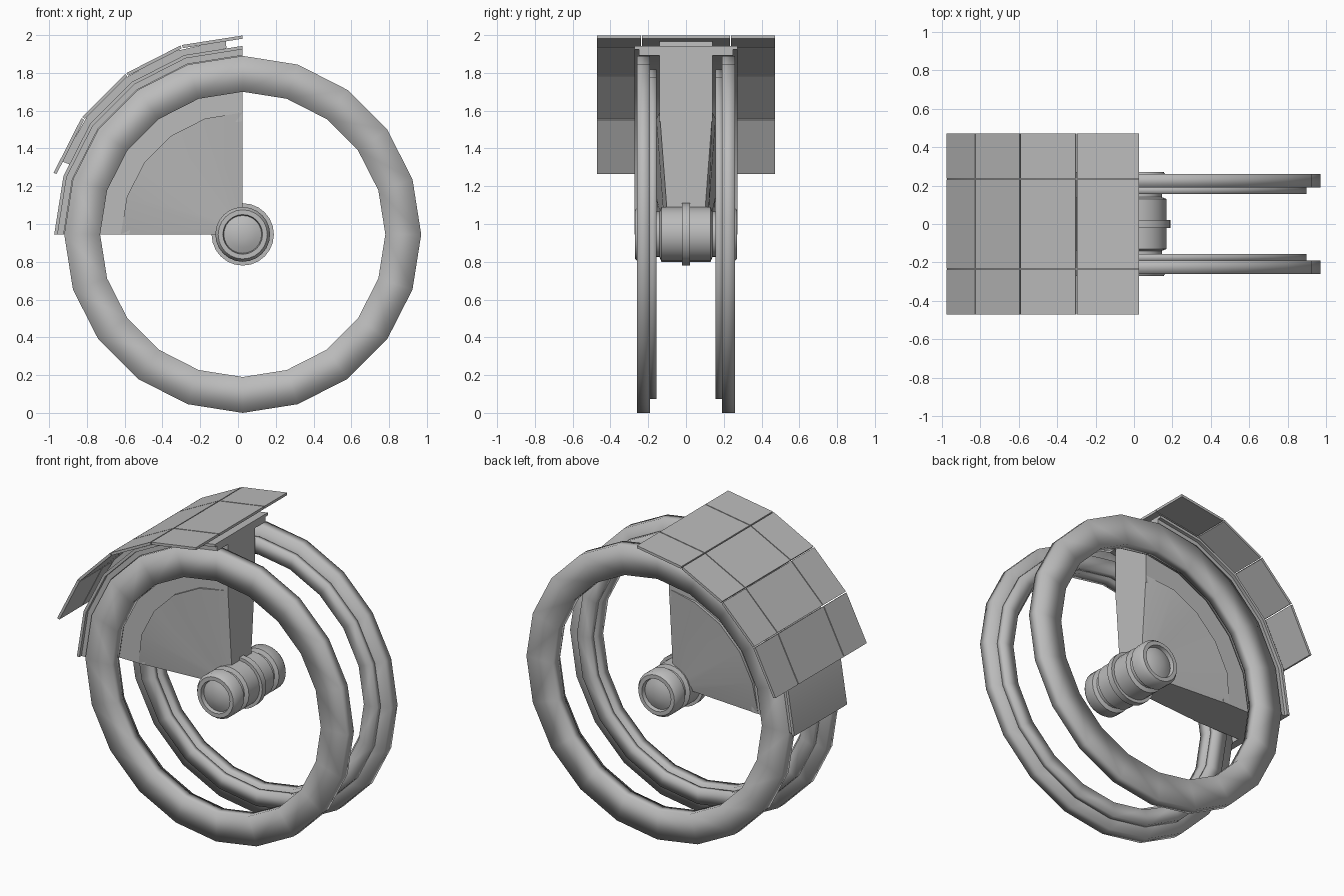
import bpy, bmesh, math

if "Cube" in bpy.data.objects:
    bpy.data.objects.remove(bpy.data.objects["Cube"])

AX, AZ = 0.025, 0.945          # axle position; axle runs along y
STEP = math.radians(18)

grey = bpy.data.materials.new("plain_grey")
grey.diffuse_color = (0.5, 0.5, 0.5, 1)
grey.use_nodes = True
grey.node_tree.nodes["Principled BSDF"].inputs["Base Color"].default_value = grey.diffuse_color


def finish(name, bm, angle=None):
    bmesh.ops.recalc_face_normals(bm, faces=bm.faces)
    me = bpy.data.meshes.new(name)
    bm.to_mesh(me)
    bm.free()
    me.materials.append(grey)
    ob = bpy.data.objects.new(name, me)
    bpy.context.collection.objects.link(ob)
    if angle is not None:
        bpy.ops.object.select_all(action='DESELECT')
        ob.select_set(True)
        bpy.context.view_layer.objects.active = ob
        bpy.ops.object.shade_smooth_by_angle(angle=math.radians(angle))
    return ob


def sweep(name, sections, closed=False, angle=None):
    """Join (angle, [(radius, y), ...]) sections around the axle."""
    bm = bmesh.new()
    loops = [[bm.verts.new((AX + r * math.cos(a), y, AZ + r * math.sin(a)))
              for r, y in prof] for a, prof in sections]
    n = len(loops[0])
    for i in range(len(loops) - (0 if closed else 1)):
        a, b = loops[i], loops[(i + 1) % len(loops)]
        for j in range(n):
            k = (j + 1) % n
            bm.faces.new((a[j], a[k], b[k], b[j]))
    if not closed:
        bm.faces.new(loops[0])
        bm.faces.new(loops[-1])
    return finish(name, bm, angle)


def rect(r0, r1, y0, y1):
    return [(r0, y0), (r1, y0), (r1, y1), (r0, y1)]


def arc(name, prof, a0, a1, angle=None):
    n = max(1, round((a1 - a0) / 18))
    return sweep(name, [(math.radians(a0 + (a1 - a0) * i / n), prof)
                        for i in range(n + 1)], angle=angle)


# Paired wheel rims, each with a narrower rail on the inner side
for s, side in ((-1, "front"), (1, "back")):
    for part, prof in (("wheel_rim", rect(0.755, 0.945, 0.19 * s, 0.26 * s)),
                       ("wheel_rail", rect(0.775, 0.872, 0.155 * s, 0.195 * s))):
        sweep(f"{side}_{part}", [(STEP * (i + 0.0), prof) for i in range(20)],
              closed=True, angle=180)

# Hub: lathed barrel with grooves, centre collar and domed ends
half = [(0.0, 0.165), (0.02, 0.165), (0.02, 0.145), (0.13, 0.145),
        (0.14, 0.12), (0.17, 0.12), (0.18, 0.145), (0.25, 0.145),
        (0.27, 0.13), (0.27, 0.105), (0.245, 0.10), (0.258, 0.07), (0.268, 0.03)]
bm = bmesh.new()
outline = [(-y, r) for y, r in reversed(half[1:])] + half[1:]
N = 24
rings = [[bm.verts.new((AX + r * math.cos(2 * math.pi * i / N), y,
                        AZ + r * math.sin(2 * math.pi * i / N))) for i in range(N)]
         for y, r in outline]
for a, b in zip(rings, rings[1:]):
    for i in range(N):
        k = (i + 1) % N
        bm.faces.new((a[i], a[k], b[k], b[i]))
bm.faces.new(rings[0])
bm.faces.new(rings[-1])
finish("hub", bm, 40)

# Quarter support: flared inner bracket and flat outer web
sections = []
for i in range(6):
    edge = i in (0, 5)
    y0, y1 = (0.10, 0.14) if edge else (0.12, 0.157)
    sections.append((math.radians(90 + 18 * i),
                     [(0.12, -y0), (0.645, -y1), (0.645, y1), (0.12, y0)]))
sweep("support_bracket", sections, angle=40)
arc("support_web", rect(0.60, 0.965, -0.14, 0.14), 90, 180, 30)

# Layered mudguard
arc("guard_liner", rect(0.948, 0.975, -0.25, 0.25), 90, 180, 30)
arc("guard_shell", rect(0.98, 0.998, -0.272, 0.272), 90, 180, 30)
arc("guard_joint", rect(0.97, 0.985, -0.25, 0.25), 90, 180, 30)
arc("armour_spacer", rect(0.99, 1.035, -0.14, 0.14), 95, 158, 30)

# Armour tiles, three across and four along
for col, (y0, y1) in enumerate(((-0.47, -0.238), (-0.232, 0.232), (0.238, 0.47))):
    for row in range(4):
        a = 90 + 18 * row
        arc(f"armour_tile_{row}_{col}", rect(1.036, 1.053, y0, y1),
            a + (0.2 if row else 0), a + (17.8 if row < 3 else 18))
